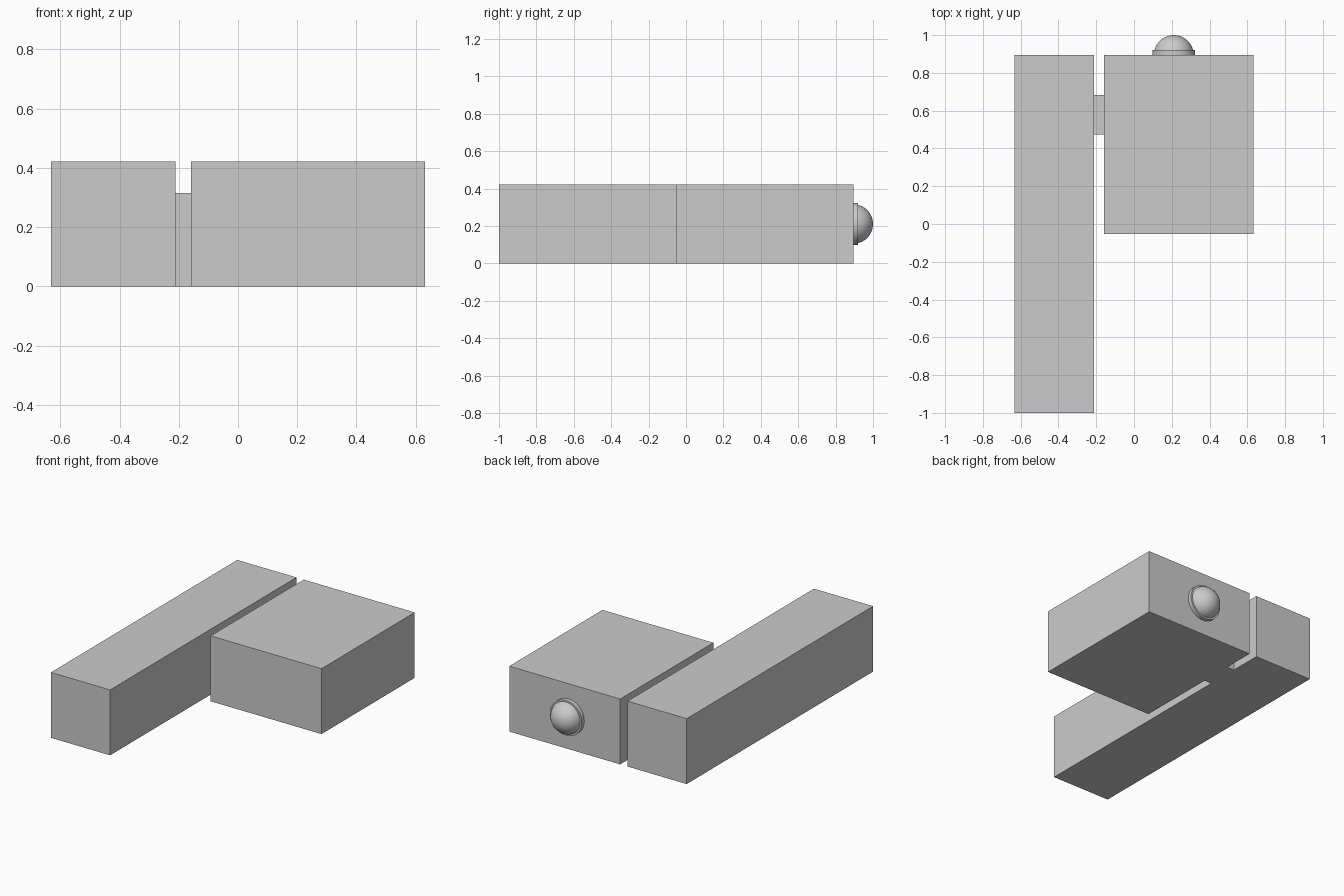
import bpy
import math

if "Cube" in bpy.data.objects:
    bpy.data.objects.remove(bpy.data.objects["Cube"])

U = 2 / 38  # module that all sizes share

grey = bpy.data.materials.new("light grey")
grey.diffuse_color = (0.6, 0.6, 0.6, 1)
grey.use_nodes = True
grey.node_tree.nodes["Principled BSDF"].inputs["Base Color"].default_value = grey.diffuse_color


def finish(name, smooth=False):
    ob = bpy.context.object
    ob.name = name
    ob.data.materials.append(grey)
    bpy.ops.object.transform_apply(location=False, rotation=True, scale=True)
    if smooth:
        bpy.ops.object.shade_smooth_by_angle(angle=math.radians(35))
    return ob


def box(name, x0, x1, y0, y1, z0, z1):
    bpy.ops.mesh.primitive_cube_add(
        size=1, location=((x0 + x1) / 2, (y0 + y1) / 2, (z0 + z1) / 2))
    bpy.context.object.scale = (x1 - x0, y1 - y0, z1 - z0)
    return finish(name)


# long bar, square block and the small bridge between them
box("long_bar", -12 * U, -4 * U, -19 * U, 17 * U, 0, 8 * U)
box("main_block", -3 * U, 12 * U, -U, 17 * U, 0, 8 * U)
box("bridge", -4 * U, -3 * U, 9 * U, 13 * U, 0, 6 * U)

# round flange on the back of the block
cx, cz, back = 4 * U, 4 * U, 17 * U
bpy.ops.mesh.primitive_cylinder_add(
    vertices=48, radius=0.113, depth=0.026,
    location=(cx, back + 0.013, cz), rotation=(math.pi / 2, 0, 0))
finish("dome_flange", smooth=True)

# half-round dome: profile arc spun around its axis
R, N, SEG = 2 * U, 12, 48
verts = [(0, R, 0)]
for i in range(1, N + 1):
    a = i / N * math.pi / 2
    for j in range(SEG):
        t = j / SEG * 2 * math.pi
        verts.append((R * math.sin(a) * math.cos(t), R * math.cos(a),
                      R * math.sin(a) * math.sin(t)))
faces = [(0, 1 + (j + 1) % SEG, 1 + j) for j in range(SEG)]
for i in range(N - 1):
    p, q = 1 + i * SEG, 1 + (i + 1) * SEG
    for j in range(SEG):
        k = (j + 1) % SEG
        faces.append((p + j, p + k, q + k, q + j))
faces.append(tuple(1 + (N - 1) * SEG + j for j in range(SEG)))
mesh = bpy.data.meshes.new("dome")
mesh.from_pydata(verts, [], faces)
dome = bpy.data.objects.new("dome", mesh)
dome.location = (cx, back, cz)
bpy.context.collection.objects.link(dome)
bpy.ops.object.select_all(action='DESELECT')
dome.select_set(True)
bpy.context.view_layer.objects.active = dome
finish("dome", smooth=True)
